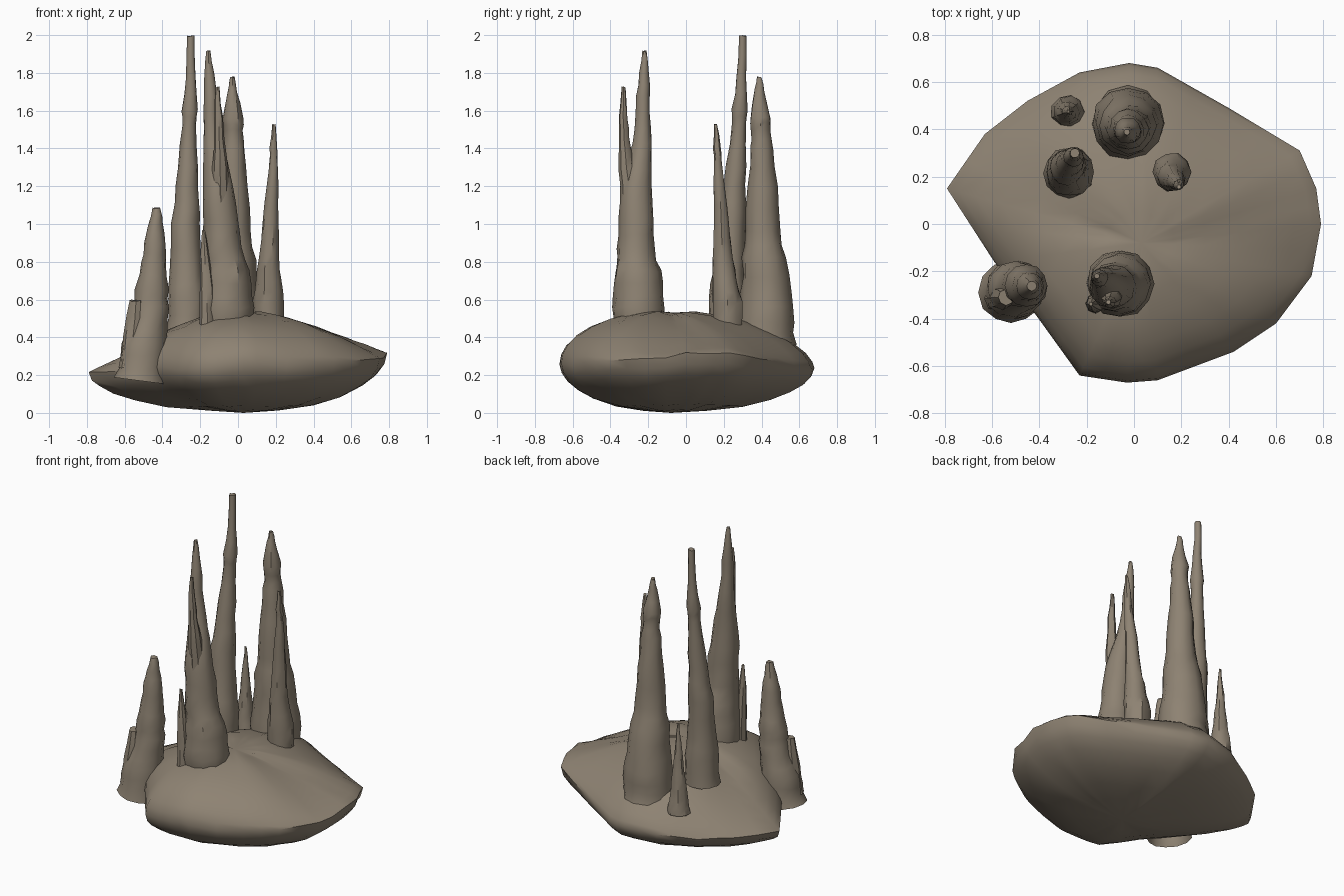
import bpy, bmesh, math, random

random.seed(4)
stone = bpy.data.materials.new("stone")
stone.diffuse_color = (0.27, 0.225, 0.17, 1)


def make_object(name, bm, angle=40):
    bmesh.ops.recalc_face_normals(bm, faces=bm.faces)
    me = bpy.data.meshes.new(name)
    bm.to_mesh(me)
    bm.free()
    ob = bpy.data.objects.new(name, me)
    bpy.context.collection.objects.link(ob)
    me.materials.append(stone)
    bpy.ops.object.select_all(action='DESELECT')
    ob.select_set(True)
    bpy.context.view_layer.objects.active = ob
    bpy.ops.object.shade_smooth_by_angle(angle=math.radians(angle))
    return ob


def bridge(bm, a, b):
    n = len(a)
    for i in range(n):
        j = (i + 1) % n
        bm.faces.new((a[i], a[j], b[j], b[i]))


def fan(bm, ring, co):
    c = bm.verts.new(co)
    for i in range(len(ring)):
        bm.faces.new((ring[i], ring[(i + 1) % len(ring)], c))


# Rock base: rim point x, y, z and roundness of the upper slope
RIM = [(-.79, .15, .22, 1.3), (-.63, .38, .22, 1.6), (-.45, .52, .22, 2),
       (-.23, .64, .22, 2.3), (-.02, .68, .23, 2.5), (.1, .66, .24, 2.5),
       (.4, .49, .28, 2.1), (.7, .31, .31, 1.6), (.77, .15, .31, 1.4),
       (.79, 0, .31, 1.3), (.75, -.22, .29, 1.6), (.6, -.42, .27, 2.1),
       (.42, -.54, .26, 2.6), (.1, -.66, .26, 3), (-.03, -.67, .26, 3),
       (-.23, -.64, .24, 3), (-.41, -.39, .24, 3), (-.59, -.16, .22, 2.2)]


def rock_base():
    pts = []
    for a, b in zip(RIM, RIM[1:] + RIM[:1]):
        pts += [a, tuple((u + v) / 2 for u, v in zip(a, b))]
    bm = bmesh.new()
    cx, cy, top = .03, -.08, .54
    rim_noise = [random.uniform(-.012, .012) for _ in pts]

    def ring(f, upper):
        out = []
        for (x, y, z, p), n in zip(pts, rim_noise):
            z += n
            if upper:
                a, b = min(p, 2), min(1, max(.5, 1 - (p - 1.3) * .3))
                h = z + (top - z) * (1 - f ** a) ** b
            else:
                h = .008 + (z - .008) * (1 - (1 - f ** 2.2) ** .53)
            h += random.uniform(-.004, .004)
            out.append(bm.verts.new((cx + (x - cx) * f, cy + (y - cy) * f, h)))
        return out

    rings = [ring(f, False) for f in (.25, .5, .7, .84, .93, .98)] + [ring(1, True)]
    rings += [ring(f, True) for f in (.985, .94, .85, .72, .55, .36, .18)]
    for a, b in zip(rings, rings[1:]):
        bridge(bm, a, b)
    fan(bm, rings[0], (cx, cy, 0))
    fan(bm, rings[-1], (cx, cy, top - .01))
    make_object("rock_base", bm, 45)


# Stalagmite: stacked wobbly rings along (x, y, z, radius) stations
def stalagmite(name, stations, sides=12, tilt=0, bottom=True):
    full = []
    for s, t in zip(stations, stations[1:]):
        x, y, z, r = ((u + v) / 2 for u, v in zip(s, t))
        full += [s, (x + random.uniform(-.003, .003), y + random.uniform(-.003, .003),
                     z, r * random.uniform(.93, 1.04))]
    full.append(stations[-1])
    bm = bmesh.new()
    rings = []
    for k, (x, y, z, r) in enumerate(full):
        ring = []
        for i in range(sides):
            a = 2 * math.pi * i / sides
            rr = r * random.uniform(.96, 1.06)
            dx = rr * math.cos(a)
            dz = random.uniform(-.01, .01)
            if k == 0:
                dz = -tilt * dx
            elif k == len(full) - 1:
                dz = -abs(dz)
            ring.append(bm.verts.new((x + dx, y + rr * math.sin(a), z + dz)))
        rings.append(ring)
    for a, b in zip(rings, rings[1:]):
        bridge(bm, a, b)
    if bottom:
        bm.faces.new(rings[0])
    bm.faces.new(rings[-1])
    make_object(name, bm)


rock_base()

stalagmite("tallest_stalagmite", [
    (-.275, .215, .43, .108), (-.27, .22, .6, .102), (-.275, .225, .75, .085),
    (-.28, .24, 1.0, .075), (-.272, .25, 1.12, .064), (-.265, .265, 1.3, .053),
    (-.258, .282, 1.53, .037), (-.255, .285, 1.6, .042),
    (-.25, .292, 1.78, .025), (-.25, .3, 2.0, .02)])

stalagmite("back_stalagmite", [
    (-.025, .42, .36, .158), (-.025, .425, .48, .15), (-.025, .425, .63, .132),
    (-.025, .415, .82, .115), (-.025, .405, .96, .092), (-.025, .405, 1.2, .077),
    (-.025, .4, 1.4, .06), (-.025, .395, 1.5, .05), (-.028, .395, 1.56, .055),
    (-.03, .388, 1.7, .025), (-.03, .388, 1.78, .012)])

stalagmite("right_stalagmite", [
    (.16, .22, .45, .075), (.16, .22, .58, .08), (.162, .205, .7, .066),
    (.165, .195, .82, .053), (.172, .187, 1.0, .042), (.182, .175, 1.2, .031),
    (.188, .167, 1.35, .02), (.187, .163, 1.4, .021), (.19, .157, 1.53, .009)], 10)

stalagmite("front_stalagmite", [
    (-.06, -.25, .49, .135), (-.06, -.25, .62, .133), (-.065, -.255, .75, .122),
    (-.085, -.265, .87, .1), (-.09, -.265, 1.02, .092), (-.105, -.262, 1.2, .082),
    (-.125, -.24, 1.36, .058), (-.138, -.23, 1.5, .043), (-.145, -.228, 1.68, .035),
    (-.152, -.222, 1.8, .025), (-.157, -.22, 1.92, .011)])

stalagmite("front_side_spire", [
    (-.09, -.295, 1.1, .05), (-.095, -.315, 1.3, .042), (-.1, -.328, 1.45, .027),
    (-.103, -.333, 1.56, .023), (-.108, -.33, 1.73, .01)], 8)

stalagmite("left_stalagmite", [
    (-.52, -.29, .17, .132), (-.505, -.282, .3, .122), (-.485, -.272, .43, .107),
    (-.46, -.262, .56, .094), (-.455, -.26, .66, .088), (-.447, -.26, .79, .066),
    (-.442, -.262, .9, .056), (-.437, -.262, 1.0, .038), (-.432, -.262, 1.09, .02)],
    12, .13, False)

stalagmite("left_broken_stub", [
    (-.575, -.315, .24, .055), (-.555, -.312, .42, .05), (-.54, -.31, .6, .034)],
    8, 0, False)

stalagmite("small_back_stalagmite", [
    (-.28, .475, .33, .07), (-.28, .475, .42, .057), (-.28, .475, .54, .043),
    (-.278, .475, .67, .029), (-.277, .475, .8, .017), (-.277, .475, .92, .006)], 9)

stalagmite("small_front_stalagmite", [
    (-.162, -.335, .45, .042), (-.165, -.337, .65, .038), (-.175, -.338, .8, .028),
    (-.182, -.338, .97, .008)], 8)
